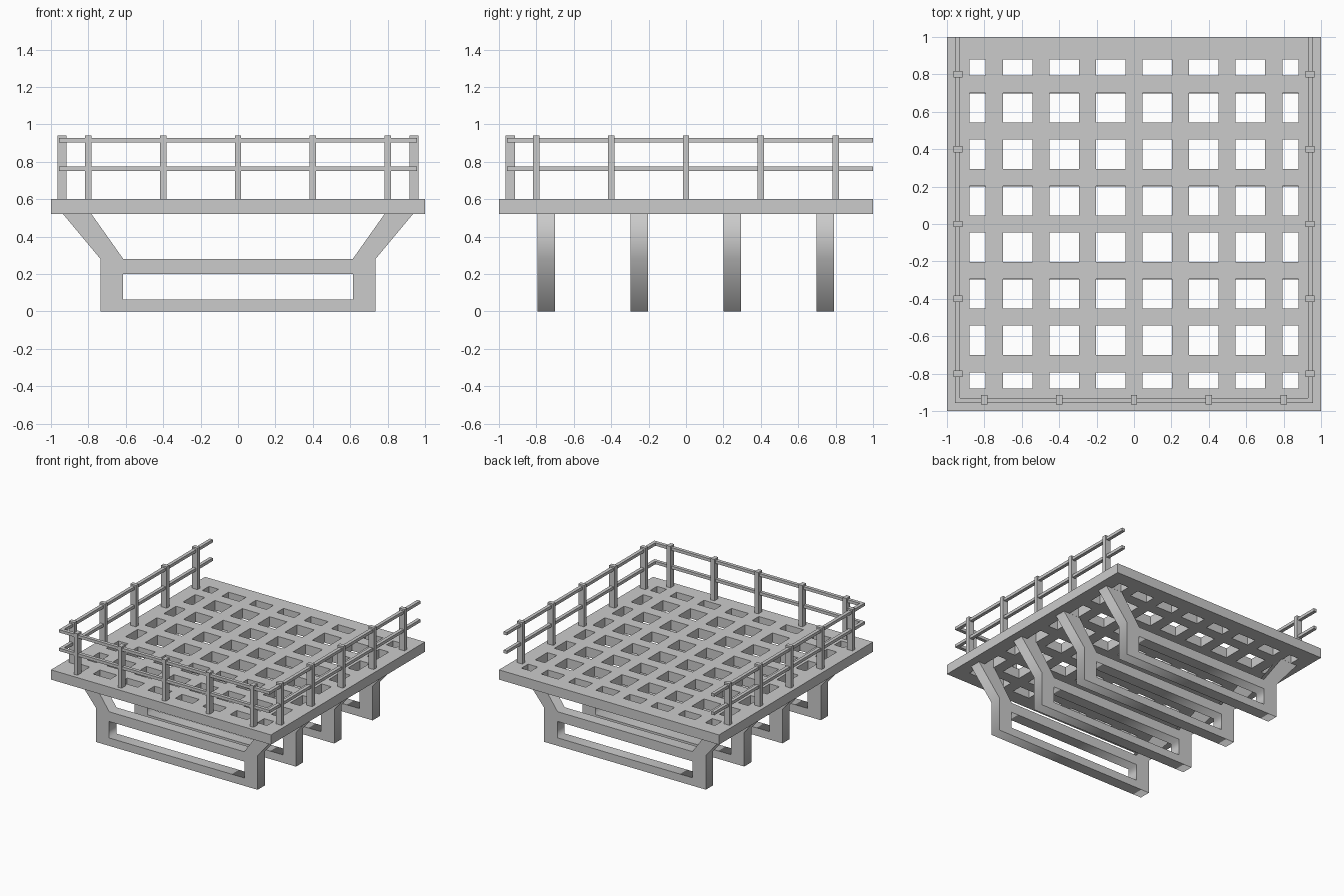
import bpy, bmesh
from math import radians
from mathutils import Matrix, Vector

if "Cube" in bpy.data.objects:
    bpy.data.objects.remove(bpy.data.objects["Cube"])


def make_object(name, bm):
    bmesh.ops.recalc_face_normals(bm, faces=bm.faces[:])
    mesh = bpy.data.meshes.new(name)
    bm.to_mesh(mesh)
    bm.free()
    ob = bpy.data.objects.new(name, mesh)
    bpy.context.collection.objects.link(ob)
    return ob


def box(name, centre, size):
    bm = bmesh.new()
    bmesh.ops.create_cube(bm, size=1, matrix=Matrix.Translation(centre) @ Matrix.Diagonal((*size, 1)))
    return make_object(name, bm)


# Deck: border and lattice in one slab; odd/odd cells are the openings
BAR = 0.092
edges = [-1, -0.88]
for i in range(-3, 4):
    edges += [i * 0.249 - BAR / 2, i * 0.249 + BAR / 2]
edges += [0.88, 1]
bm = bmesh.new()
n = len(edges)
grid = [[bm.verts.new((x, y, 0.52)) for y in edges] for x in edges]
for i in range(n - 1):
    for j in range(n - 1):
        if not (i % 2 and j % 2):
            bm.faces.new((grid[i][j], grid[i + 1][j], grid[i + 1][j + 1], grid[i][j + 1]))
top = bmesh.ops.extrude_face_region(bm, geom=bm.faces[:], use_keep_orig=True)
bmesh.ops.translate(bm, vec=(0, 0, 0.08), verts=[g for g in top["geom"] if isinstance(g, bmesh.types.BMVert)])
make_object("lattice_deck", bm)

# Support frames: outline with flared arms plus a slot, extruded along y
half = [(0.735, 0), (0.735, 0.28), (0.935, 0.52), (0.783, 0.52), (0.613, 0.28)]
outline = half + [(-x, z) for x, z in reversed(half)]
slot = [(-0.615, 0.065), (0.615, 0.065), (0.615, 0.20), (-0.615, 0.20)]
curve = bpy.data.curves.new("support_profile", "CURVE")
curve.dimensions = "2D"
curve.fill_mode = "BOTH"
curve.extrude = 0.047
for pts in (outline, slot):
    sp = curve.splines.new("POLY")
    sp.points.add(len(pts) - 1)
    for p, (x, z) in zip(sp.points, pts):
        p.co = (x, z, 0, 1)
    sp.use_cyclic_u = True
helper = bpy.data.objects.new("support_profile", curve)
bpy.context.collection.objects.link(helper)
bpy.context.view_layer.update()
support_mesh = bpy.data.meshes.new_from_object(helper.evaluated_get(bpy.context.evaluated_depsgraph_get()))
bpy.data.objects.remove(helper)
support_mesh.transform(Matrix.Rotation(radians(90), 4, "X"))
for k, y in enumerate((-0.748, -0.25, 0.247, 0.745)):
    ob = bpy.data.objects.new(f"support_frame_{k + 1}", support_mesh)
    ob.location.y = y
    bpy.context.collection.objects.link(ob)

# Railing posts on the left, right and front sides
R = 0.943
for t in (-0.8, -0.4, 0, 0.4, 0.8):
    box("front_post", (t, -R + 0.003, 0.769), (0.034, 0.05, 0.342))
    for s, side in ((-1, "left"), (1, "right")):
        box(side + "_post", (s * (R - 0.002), t, 0.769), (0.05, 0.034, 0.342))

# Upper and middle rails: one U-shaped run each, mitred at the front corners
for name, z in (("middle_rail", 0.762), ("top_rail", 0.914)):
    bm = bmesh.new()
    rings = []
    for sx, end in ((-1, 1), (-1, 0), (1, 0), (1, 1)):
        ring = []
        for r, h in ((0.957, -0.012), (0.929, -0.012), (0.929, 0.012), (0.957, 0.012)):
            ring.append(bm.verts.new((sx * r, 1 if end else -r, z + h)))
        rings.append(ring)
    for a, b in zip(rings, rings[1:]):
        for k in range(4):
            bm.faces.new((a[k], a[(k + 1) % 4], b[(k + 1) % 4], b[k]))
    bm.faces.new(rings[0])
    bm.faces.new(rings[-1])
    make_object(name, bm)
